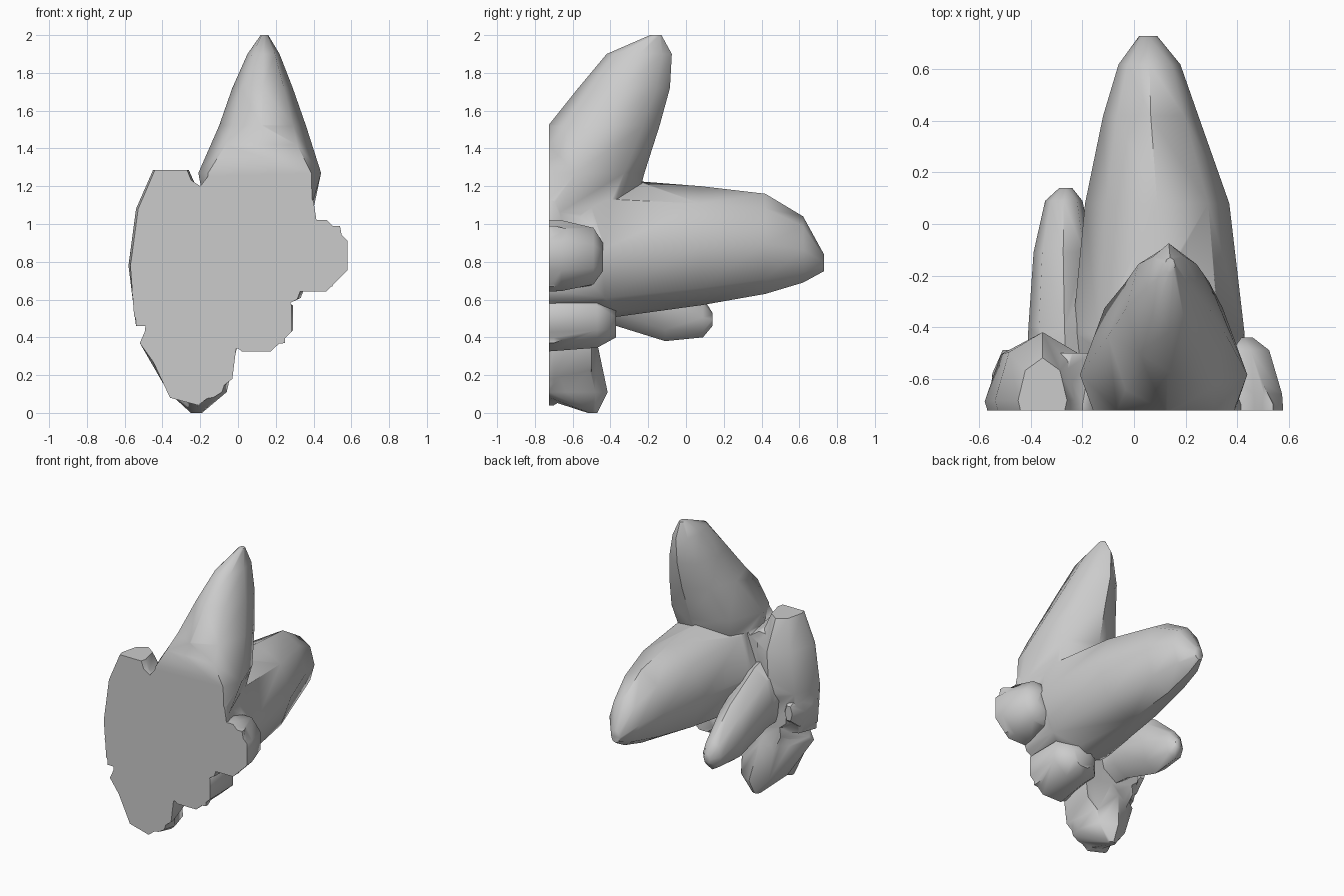
import bpy, bmesh, math

if "Cube" in bpy.data.objects:
    bpy.data.objects.remove(bpy.data.objects["Cube"])

parts = []


def finish(name, bm):
    bmesh.ops.recalc_face_normals(bm, faces=bm.faces)
    me = bpy.data.meshes.new(name)
    bm.to_mesh(me)
    bm.free()
    ob = bpy.data.objects.new(name, me)
    bpy.context.collection.objects.link(ob)
    parts.append(ob)
    return ob


def skin(bm, rings):
    """Join successive vertex rings and cap both ends."""
    n = len(rings[0])
    for a, b in zip(rings, rings[1:]):
        for i in range(n):
            j = (i + 1) % n
            bm.faces.new((a[i], a[j], b[j], b[i]))
    bm.faces.new(rings[0])
    bm.faces.new(rings[-1])


def crystal(name, axis, sections, n=8, turn=0.0):
    """Loft n-sided sections (position, u min, u max, v min, v max) along an axis."""
    angs = [2 * math.pi * (i + turn) / n for i in range(n)]
    m = max(math.cos(a) for a in angs)
    bm = bmesh.new()
    rings = []
    for t, u0, u1, v0, v1 in sections:
        ring = []
        for a in angs:
            u = (u0 + u1) / 2 + math.cos(a) / m * (u1 - u0) / 2
            v = (v0 + v1) / 2 + math.sin(a) / m * (v1 - v0) / 2
            ring.append(bm.verts.new((u, t, v) if axis == 'y' else (u, v, t)))
        rings.append(ring)
    skin(bm, rings)
    return finish(name, bm)


# root slab behind the flat broken face
outline = [(-.02, 1.43), (.1, 1.49), (.3, 1.27), (.4, 1.12), (.42, .99), (.54, .99),
           (.57, .82), (.5, .67), (.32, .64), (.25, .54), (.25, .37), (-.01, .34),
           (-.03, .18), (-.21, .04), (-.36, .08), (-.5, .38), (-.49, .46),
           (-.55, .51), (-.57, .78), (-.52, 1.07), (-.45, 1.24), (-.29, 1.26), (-.2, 1.2)]
bm = bmesh.new()
skin(bm, [[bm.verts.new((x * s, y, .75 + (z - .75) * s)) for x, z in outline]
          for y, s in ((-.9, 1), (-.7, 1), (-.5, .82))])
body = finish("crystal_cluster", bm)

# tall upright crystal
crystal("upright_crystal", 'z', [
    (.80, -.12, .34, -1.2, -.34), (1.27, -.21, .44, -.95, -.22),
    (1.52, -.10, .36, -.73, -.14), (1.72, -.03, .29, -.57, -.085),
    (1.90, .05, .22, -.42, -.075), (2.0, .12, .16, -.19, -.13)])
# large crystal growing backwards
crystal("large_back_crystal", 'y', [
    (-.80, -.22, .40, .49, 1.24), (-.43, -.24, .43, .50, 1.24),
    (.08, -.19, .37, .57, 1.20), (.42, -.12, .25, .63, 1.16),
    (.62, -.06, .18, .69, 1.04), (.73, .02, .09, .75, .84)])
# slim crystal beside it
crystal("slim_back_crystal", 'y', [
    (-.80, -.43, -.08, .50, 1.03), (-.40, -.41, -.13, .47, .95),
    (-.11, -.39, -.16, .38, .79), (.09, -.345, -.20, .40, .61),
    (.14, -.29, -.24, .46, .53)])
# stubby crystals round the edge
crystal("left_crystal", 'z', [
    (.46, -.54, -.2, -.9, -.54), (.78, -.58, -.15, -.95, -.43),
    (1.08, -.54, -.17, -.95, -.42), (1.285, -.45, -.26, -.85, -.52)])
crystal("left_stub", 'y', [
    (-.80, -.57, -.38, .48, .80), (-.58, -.55, -.38, .50, .78),
    (-.49, -.51, -.45, .58, .70)], 6)
crystal("bottom_crystal", 'z', [
    (0, -.25, -.19, -.52, -.47), (.11, -.37, -.06, -.86, -.415),
    (.37, -.52, .0, -.98, -.47), (.62, -.42, .06, -.95, -.55)])
crystal("lower_right_stub", 'y', [
    (-.80, -.1, .28, .32, .68), (-.47, -.06, .29, .345, .66),
    (-.37, .04, .2, .40, .55)], 8, .5)
crystal("right_stub", 'y', [
    (-.80, .2, .585, .64, 1.025), (-.66, .2, .575, .645, 1.02),
    (-.49, .28, .525, .68, .98), (-.44, .34, .46, .75, .9)], 8, .5)

# fuse the crystals into one solid
bpy.context.view_layer.objects.active = body
for ob in parts[1:]:
    mod = body.modifiers.new("fuse", 'BOOLEAN')
    mod.operation = 'UNION'
    mod.solver = 'EXACT'
    mod.object = ob
    bpy.ops.object.modifier_apply(modifier=mod.name)
    bpy.data.objects.remove(ob)

# slice off the flat front face
bm = bmesh.new()
bm.from_mesh(body.data)
res = bmesh.ops.bisect_plane(bm, geom=bm.verts[:] + bm.edges[:] + bm.faces[:],
                             plane_co=(0, -.725, 0), plane_no=(0, -1, 0), clear_outer=True)
rim = [e for e in bm.edges if e.is_boundary]
bmesh.ops.triangle_fill(bm, edges=rim, use_beauty=True, use_dissolve=False)
bmesh.ops.recalc_face_normals(bm, faces=bm.faces)
bm.to_mesh(body.data)
bm.free()

body.select_set(True)
bpy.ops.object.shade_smooth_by_angle(angle=math.radians(50))
